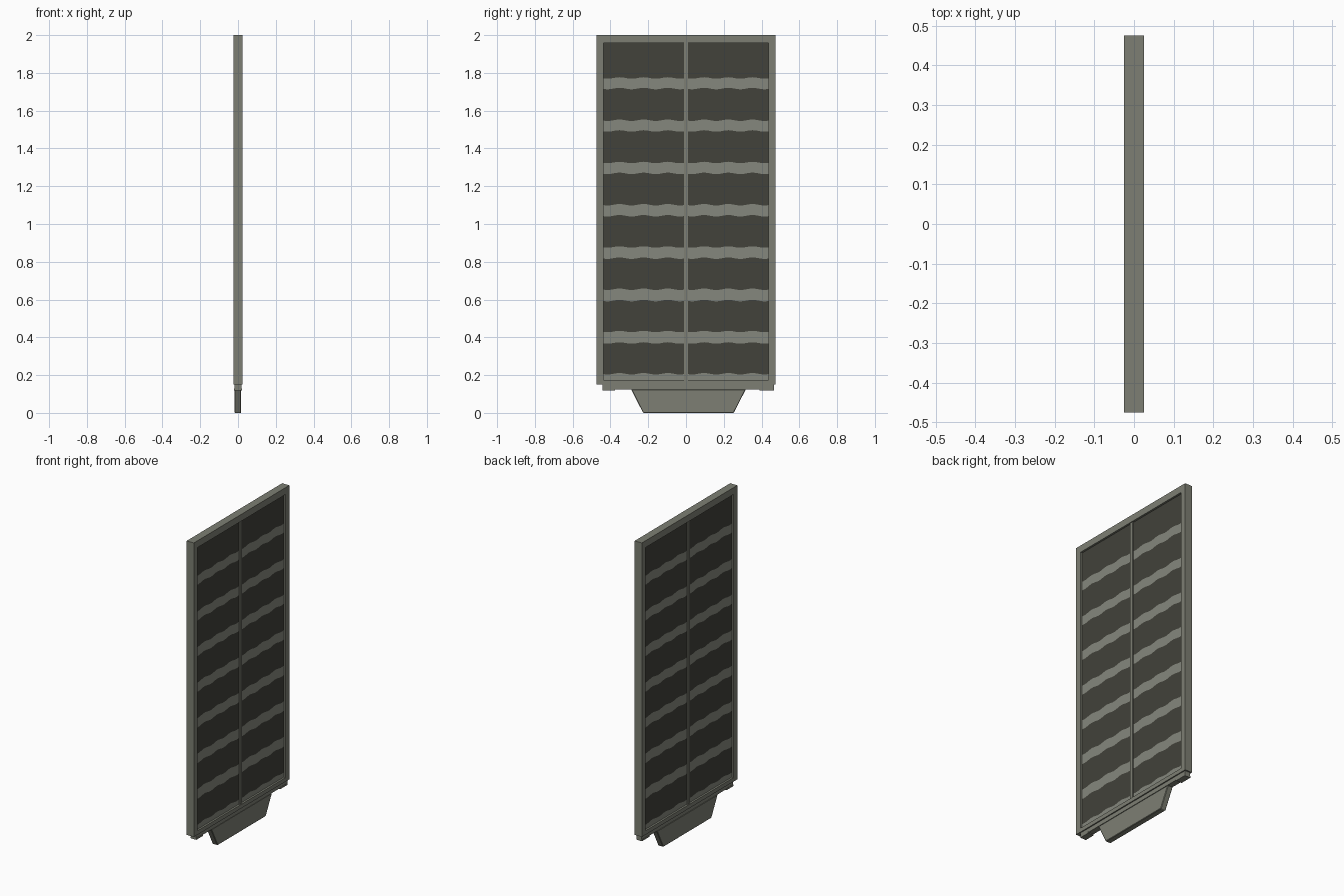
import bpy, bmesh, math

if "Cube" in bpy.data.objects:
    bpy.data.objects.remove(bpy.data.objects["Cube"])


def material(name, rgb):
    m = bpy.data.materials.new(name)
    m.diffuse_color = (*rgb, 1)
    m.use_nodes = True
    m.node_tree.nodes["Principled BSDF"].inputs["Base Color"].default_value = m.diffuse_color
    return m


GREY = material("frame grey", (0.205, 0.212, 0.172))
LIGHT = material("slat light grey", (0.235, 0.242, 0.205))
DARK = material("panel dark grey", (0.054, 0.054, 0.043))


def add_object(name, bm, mats):
    me = bpy.data.meshes.new(name)
    bm.to_mesh(me)
    bm.free()
    for m in mats:
        me.materials.append(m)
    ob = bpy.data.objects.new(name, me)
    bpy.context.collection.objects.link(ob)
    return ob


def prism(name, profile, x0, x1, mat, bevel=0):
    """Extrude a (y, z) outline from x0 to x1."""
    bm = bmesh.new()
    a = [bm.verts.new((x0, y, z)) for y, z in profile]
    b = [bm.verts.new((x1, y, z)) for y, z in profile]
    n = len(profile)
    bm.faces.new(a)
    bm.faces.new(b)
    for i in range(n):
        j = (i + 1) % n
        bm.faces.new((a[i], a[j], b[j], b[i]))
    bmesh.ops.recalc_face_normals(bm, faces=bm.faces)
    ob = add_object(name, bm, [mat])
    if bevel:
        mod = ob.modifiers.new("edge", "BEVEL")
        mod.width = bevel
        mod.segments = 1
    return ob


def box(name, x, y0, y1, z0, z1, mat):
    return prism(name, [(y0, z0), (y1, z0), (y1, z1), (y0, z1)], -x, x, mat)


# Outer frame and central divider
box("frame_left_stile", 0.025, -0.475, -0.437, 0.15, 2.0, GREY)
box("frame_right_stile", 0.025, 0.437, 0.475, 0.15, 2.0, GREY)
box("frame_top_rail", 0.025, -0.437, 0.437, 1.957, 2.0, GREY)
box("frame_bottom_rail", 0.025, -0.437, 0.437, 0.15, 0.175, GREY)
box("centre_divider", 0.02, -0.011, 0.011, 0.175, 1.957, GREY)


# Recessed panels: dark fields separated by light wavy-edged bands
def panel(name, y0, y1):
    bm = bmesh.new()
    cols = 30

    def levels(u):
        wave = math.cos(2 * math.pi * (u - 0.2) / 0.3)
        zs = [1.957]
        for k in range(8):
            zs.append(1.773 - 0.2237 * k + 0.004 * wave)
            zs.append(1.717 - 0.2245 * k + 0.004 * wave)
        zs[-1] = 0.175
        return zs

    for side in (-1, 1):
        grid = []
        for c in range(cols + 1):
            u = c / cols
            y = y0 + (y1 - y0) * u
            grid.append([bm.verts.new((side * 0.013, y, z)) for z in levels(u)])
        for p, q in zip(grid, grid[1:]):
            for r in range(len(p) - 1):
                vs = [p[r], p[r + 1], q[r + 1], q[r]]
                f = bm.faces.new(vs if side > 0 else vs[::-1])
                f.material_index = r % 2
    return add_object(name, bm, [DARK, LIGHT])


panel("left_panel", -0.437, -0.011)
panel("right_panel", 0.011, 0.437)

# Base strip under the frame, with small end pads
box("base_strip", 0.018, -0.443, 0.466, 0.124, 0.15, GREY)
box("left_end_pad", 0.02, -0.443, -0.375, 0.118, 0.128, GREY)
box("right_end_pad", 0.02, 0.39, 0.466, 0.118, 0.128, GREY)

# Tapered foot
prism("foot", [(-0.227, 0.0), (0.253, 0.0), (0.316, 0.124), (-0.29, 0.124)],
      -0.019, 0.017, GREY, 0.003)
